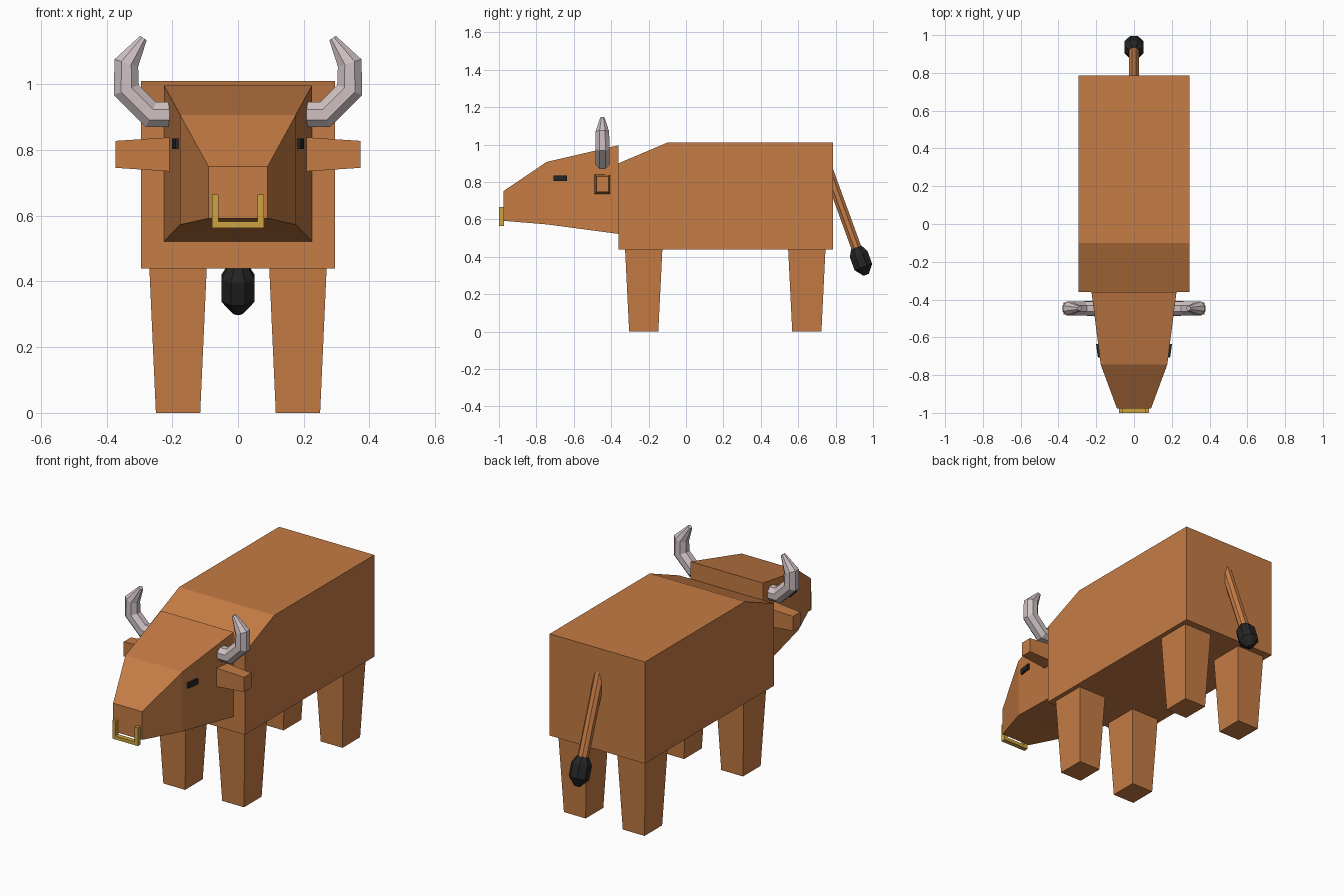
import bpy, bmesh, math
from mathutils import Vector

if "Cube" in bpy.data.objects:
    bpy.data.objects.remove(bpy.data.objects["Cube"])


def material(name, rgb):
    m = bpy.data.materials.new(name)
    m.diffuse_color = (*rgb, 1)
    m.use_nodes = True
    m.node_tree.nodes["Principled BSDF"].inputs["Base Color"].default_value = m.diffuse_color
    return m


HIDE = material("brown hide", (0.56, 0.20, 0.058))
HORN = material("pale horn", (0.62, 0.53, 0.54))
DARK = material("charcoal", (0.018, 0.018, 0.018))
GOLD = material("gold", (0.62, 0.37, 0.05))


def loft(name, rings, mat, mirror=False):
    """Skin a closed, capped solid over rings of equal point count."""
    bm = bmesh.new()
    loops = [[bm.verts.new(p) for p in ring] for ring in rings]
    n = len(loops[0])
    for a, b in zip(loops, loops[1:]):
        for i in range(n):
            j = (i + 1) % n
            bm.faces.new((a[i], a[j], b[j], b[i]))
    bm.faces.new(loops[0])
    bm.faces.new(loops[-1])
    bmesh.ops.recalc_face_normals(bm, faces=bm.faces)
    mesh = bpy.data.meshes.new(name)
    bm.to_mesh(mesh)
    bm.free()
    mesh.materials.append(mat)
    ob = bpy.data.objects.new(name, mesh)
    bpy.context.collection.objects.link(ob)
    if mirror:
        ob.modifiers.new("mirror", 'MIRROR').use_mirror_merge = False
    return ob


def rect_z(x0, x1, y0, y1, z):
    return [(x0, y0, z), (x1, y0, z), (x1, y1, z), (x0, y1, z)]


def rect_y(x0, x1, z0, z1, y):
    return [(x0, y, z0), (x1, y, z0), (x1, y, z1), (x0, y, z1)]


def tube(path, radii, side, sides=8):
    """Mitred rings along a planar path; side is the plane's normal.
    Radii are measured to the flats."""
    pts = [Vector(p) for p in path]
    side = Vector(side)
    rings = []
    for k, p in enumerate(pts):
        d0 = (p - pts[max(k - 1, 0)]).normalized()
        d1 = (pts[min(k + 1, len(pts) - 1)] - p).normalized()
        t = (d0 + d1).normalized()
        d = d1 if d1.length else d0
        across = t.cross(side) / max(d.dot(t), 0.5)
        r = radii[k] / math.cos(math.pi / sides)
        angles = [(i + 0.5) * math.tau / sides for i in range(sides)]
        rings.append([p + r * (math.cos(a) * across + math.sin(a) * side) for a in angles])
    return rings


# Body: side profile extruded across
profile = [(-0.36, 0.44), (0.785, 0.44), (0.785, 1.01), (-0.10, 1.01), (-0.36, 0.90)]
loft("body", [[(x, y, z) for y, z in profile] for x in (-0.295, 0.295)], HIDE)

# Head: three sections from neck to muzzle
loft("head", [rect_y(-w, w, z0, z1, y) for y, w, z0, z1 in (
    (-0.36, 0.225, 0.522, 0.996), (-0.745, 0.176, 0.573, 0.907), (-0.977, 0.09, 0.592, 0.75))], HIDE)

# Tapered legs
for name, y in (("front_legs", -0.226), ("rear_legs", 0.646)):
    loft(name, [rect_z(0.115, 0.25, y - 0.078, y + 0.078, 0),
                rect_z(0.095, 0.27, y - 0.1, y + 0.1, 0.445)], HIDE, True)

# Ears
loft("ears", [[(x, -0.447 + sy * h, 0.787 + sz * v) for sy, sz in ((-1, -1), (1, -1), (1, 1), (-1, 1))]
              for x, h, v in ((0.19, 0.042, 0.053), (0.373, 0.032, 0.041))], HIDE, True)

# Horns
horn = [(0.20, 0.908), (0.265, 0.908), (0.34, 0.983), (0.34, 1.065), (0.288, 1.141)]
loft("horns", tube([(x, -0.447, z) for x, z in horn],
                   (0.038, 0.038, 0.038, 0.036, 0.012), (0, 1, 0)), HORN, True)

# Eyes: thin plates lying along the sides of the head
loft("eyes", [[(x0, y0, z), (x0 + 0.018, y0, z), (x1 + 0.018, y1, z), (x1, y1, z)]
              for x0, y0, x1, y1 in ((0.173, -0.708, 0.183, -0.636),)
              for z in (0.804, 0.835)], DARK, True)

# Nose ring: square U outline given thickness
u_shape = [(-0.079, 0.665), (-0.079, 0.563), (0.079, 0.563), (0.079, 0.665),
           (0.06, 0.665), (0.06, 0.582), (-0.06, 0.582), (-0.06, 0.665)]
loft("nose_ring", [[(x, y, z) for x, z in u_shape] for y in (-1.0, -0.974)], GOLD)

# Tail and tuft share one slanted axis
start = Vector((0, 0.91, 0.45))
axis = Vector((0, 0.342, -0.94))
loft("tail", tube([start - axis * 0.45, start + axis * 0.02], (0.027, 0.027), (1, 0, 0)), HIDE)
loft("tail_tuft", tube([start + axis * s for s in (0, 0.038, 0.112, 0.156)],
                       (0.029, 0.05, 0.05, 0.015), (1, 0, 0)), DARK)
